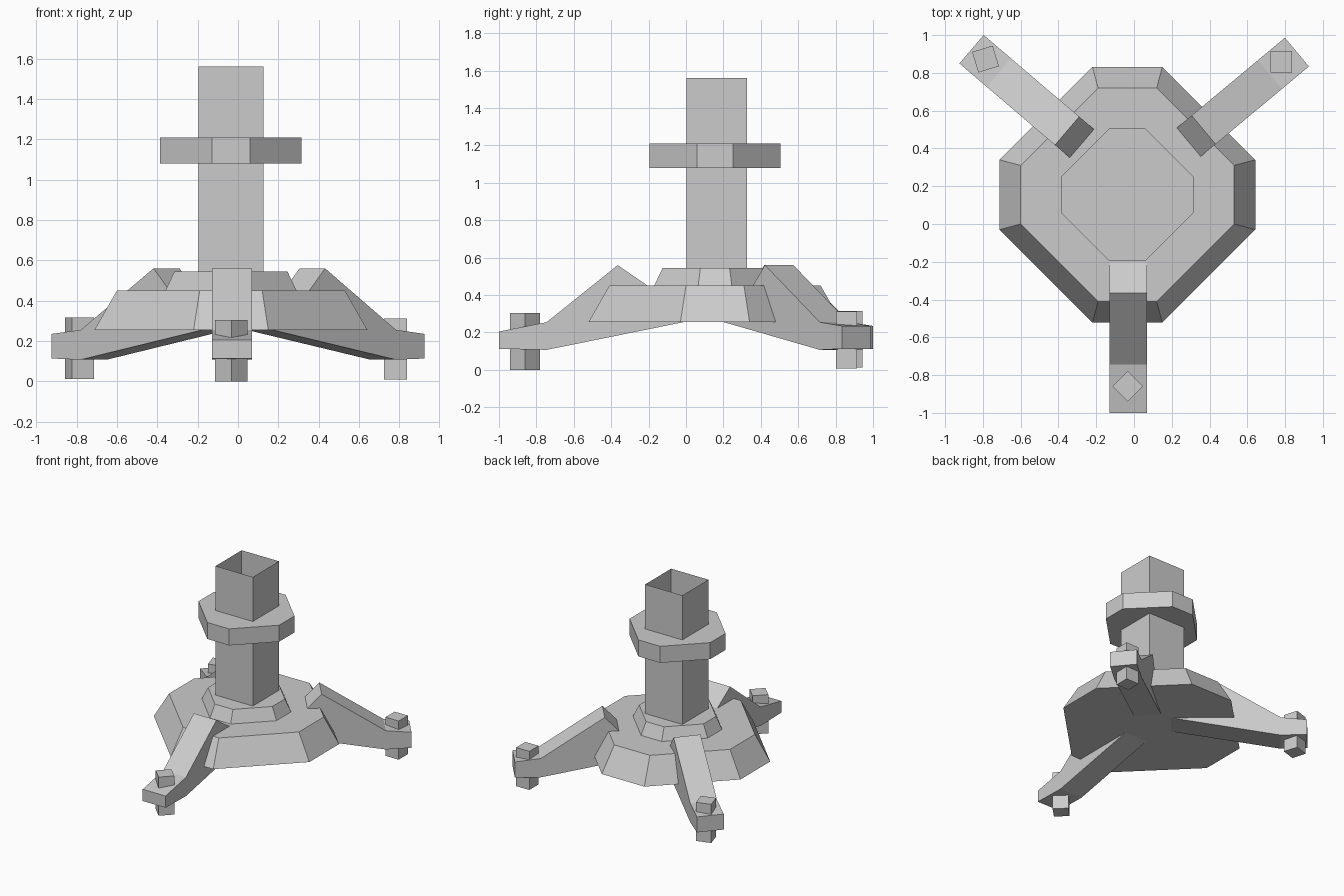
import bpy, bmesh
from math import cos, sin, radians
from mathutils import Vector

if "Cube" in bpy.data.objects:
    bpy.data.objects.remove(bpy.data.objects["Cube"])

CX, CY = -0.035, 0.155  # axis of the stand


def square(cx, cy, half, turn=0):
    a = radians(turn)
    return [(cx + half * (x * cos(a) - y * sin(a)), cy + half * (x * sin(a) + y * cos(a)))
            for x, y in ((-1, -1), (1, -1), (1, 1), (-1, 1))]


def octagon(half, edge):
    pts = []
    for sx, sy in ((1, 1), (-1, 1), (-1, -1), (1, -1)):
        pair = [(sx * half, sy * edge), (sx * edge, sy * half)]
        pts += pair if sx * sy > 0 else pair[::-1]
    return [(CX + x, CY + y) for x, y in pts]


def loft(name, a, b, capped=True):
    """Join two matching outlines of 3D points into a solid (or an open tube)."""
    bm = bmesh.new()
    lo = [bm.verts.new(p) for p in a]
    hi = [bm.verts.new(p) for p in b]
    n = len(lo)
    for i in range(n):
        j = (i + 1) % n
        bm.faces.new((lo[i], lo[j], hi[j], hi[i]))
    if capped:
        bm.faces.new(lo[::-1])
        bm.faces.new(hi)
        bmesh.ops.recalc_face_normals(bm, faces=bm.faces)
    me = bpy.data.meshes.new(name)
    bm.to_mesh(me)
    bm.free()
    ob = bpy.data.objects.new(name, me)
    bpy.context.collection.objects.link(ob)
    return ob


def at(pts, z):
    return [(x, y, z) for x, y in pts]


# Base plate, raised step and collar
loft("base_plate", at(octagon(0.677, 0.185), 0.255), at(octagon(0.565, 0.155), 0.45))
loft("base_step", at(octagon(0.325, 0.09), 0.45), at(octagon(0.28, 0.078), 0.545))
loft("collar", at(octagon(0.351, 0.095), 1.08), at(octagon(0.351, 0.095), 1.21))

# Open square column
col = square(CX, CY + 0.01, 0.162)
loft("column", at(col, 0.545), at(col, 1.56), capped=False)


def leg(name, end, angle, tip, shoulder, peak, inner):
    """Extrude a leg side profile; distances run inward from the outer end."""
    d = Vector((cos(radians(angle)), sin(radians(angle)), 0))
    side = Vector((-d.y, d.x, 0)) * 0.099
    profile = [(0, 0.113), (0, tip), (shoulder, 0.255), (peak, 0.56),
               (inner, 0.45), (0.985, 0.255), (shoulder, 0.107)]
    pts = [Vector((*end, z)) - d * s for s, z in profile]
    loft(name, [p - side for p in pts], [p + side for p in pts])


# Three legs
leg("front_leg", (-0.03, -1.0), -90, 0.205, 0.255, 0.635, 0.795)
leg("back_right_leg", (0.8625, 0.91), 39.8, 0.235, 0.185, 0.643, 0.745)
leg("back_left_leg", (-0.86, 0.925), 139.5, 0.235, 0.19, 0.665, 0.768)

# Levelling feet passing through the leg ends
for name, x, y, turn, z in (("front_foot", -0.033, -0.86, 45, 0.0),
                            ("back_right_foot", 0.78, 0.858, 0, 0.008),
                            ("back_left_foot", -0.786, 0.873, 17, 0.012)):
    sq = square(x, y, 0.057, turn)
    loft(name, at(sq, z), at(sq, z + 0.304))
